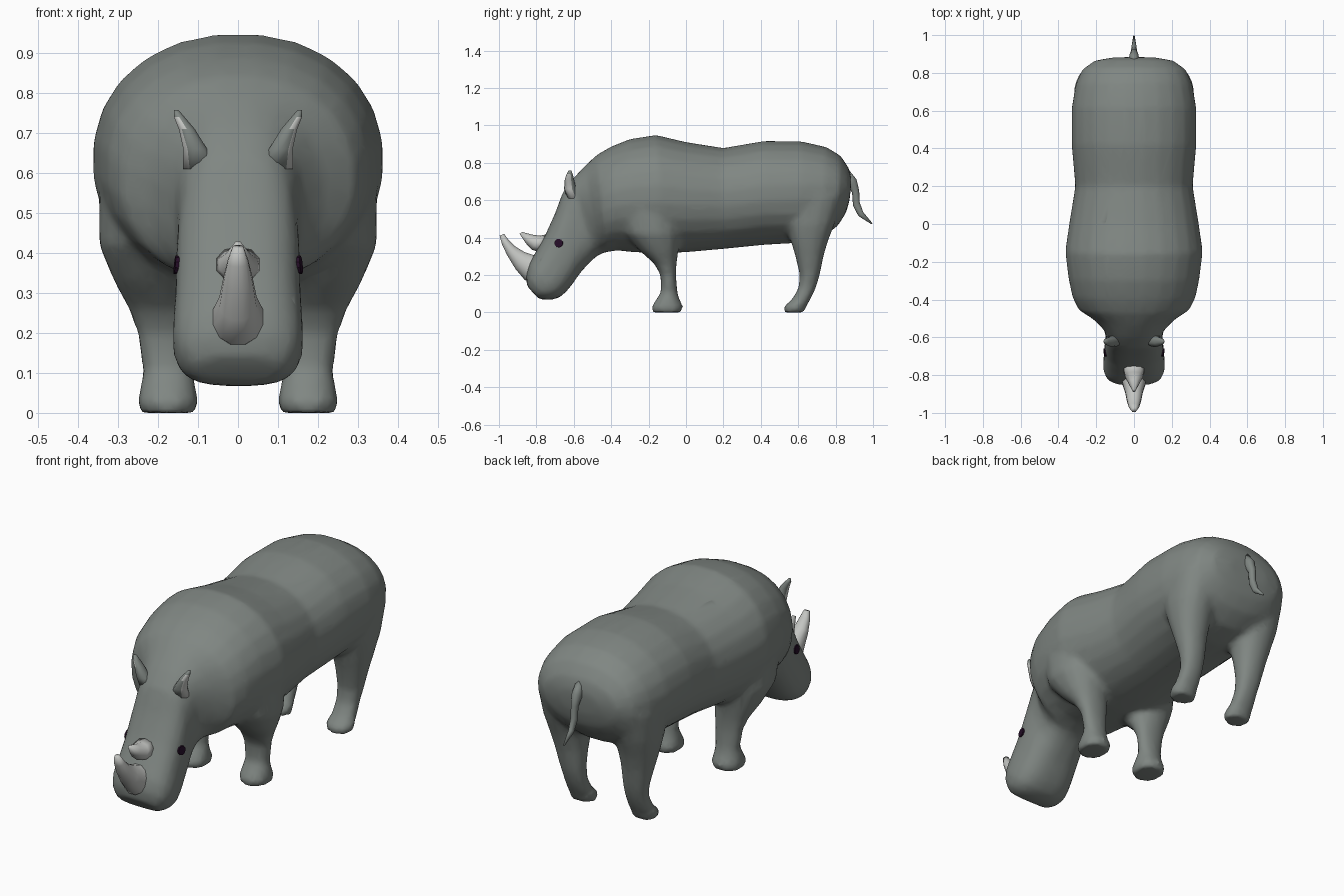
import bpy, bmesh, math
from mathutils import Vector


def material(name, rgb):
    m = bpy.data.materials.new(name)
    m.diffuse_color = (*rgb, 1)
    return m


HIDE = material("grey hide", (0.215, 0.24, 0.225))
HORN = material("pale horn", (0.55, 0.56, 0.54))
EYE = material("dark eye", (0.018, 0.004, 0.02))


def ring(c, u, v, n, e=2.2):
    """Egg-shaped superellipse around c, with half axes u and v."""
    out = []
    for i in range(n):
        t = 2 * math.pi * (i + 0.5) / n
        a, b = math.cos(t), math.sin(t)
        a = math.copysign(abs(a) ** (2 / e), a)
        b = math.copysign(abs(b) ** (2 / e), b)
        out.append(Vector(c) + Vector(u) * a + Vector(v) * b)
    return out


def profile_rings(rows, n, head=False):
    """Rows are upper point (y, z), lower point (y, z), half width."""
    out = []
    for ty, tz, by, bz, w in rows:
        c = (0, (ty + by) / 2, (tz + bz) / 2)
        v = (0, (ty - by) / 2, (tz - bz) / 2)
        out.append(ring(c, (w, 0, 0), v, n, 2.7 if head and ty < -0.55 else 2.15))
    return out


def column_rings(rows, n, side):
    """Rows are x, y, z of the centre and the x and y radii."""
    return [ring((side * x, y, z), (rx, 0, 0), (0, ry, 0), n) for x, y, z, rx, ry in rows]


def add_loft(bm, rings):
    vs = [[bm.verts.new(p) for p in r] for r in rings]
    n = len(vs[0])
    for a, b in zip(vs, vs[1:]):
        for i in range(n):
            j = (i + 1) % n
            bm.faces.new((a[i], a[j], b[j], b[i]))
    bm.faces.new(vs[0])
    bm.faces.new(vs[-1])


def make(name, lofts, *mats):
    bm = bmesh.new()
    for rings in lofts:
        add_loft(bm, rings)
    bmesh.ops.recalc_face_normals(bm, faces=bm.faces)
    me = bpy.data.meshes.new(name)
    bm.to_mesh(me)
    bm.free()
    for m in mats:
        me.materials.append(m)
    ob = bpy.data.objects.new(name, me)
    bpy.context.collection.objects.link(ob)
    for p in me.polygons:
        p.use_smooth = True
    return ob


# Trunk and head, from rump to muzzle
trunk = [
    (0.885, 0.71, 0.875, 0.60, 0.12), (0.872, 0.77, 0.855, 0.53, 0.21),
    (0.825, 0.84, 0.81, 0.46, 0.275), (0.75, 0.885, 0.73, 0.40, 0.31),
    (0.62, 0.915, 0.60, 0.37, 0.332), (0.42, 0.918, 0.42, 0.36, 0.332),
    (0.20, 0.88, 0.20, 0.338, 0.312), (0.0, 0.912, 0.0, 0.32, 0.345),
    (-0.16, 0.95, -0.13, 0.315, 0.366), (-0.30, 0.928, -0.28, 0.32, 0.348),
    (-0.40, 0.888, -0.37, 0.33, 0.328), (-0.475, 0.845, -0.43, 0.32, 0.295),
    (-0.54, 0.785, -0.46, 0.31, 0.215), (-0.605, 0.715, -0.49, 0.29, 0.158),
    (-0.66, 0.64, -0.53, 0.25, 0.150), (-0.70, 0.53, -0.57, 0.205, 0.156),
    (-0.75, 0.42, -0.60, 0.16, 0.157), (-0.80, 0.33, -0.635, 0.115, 0.162),
    (-0.84, 0.26, -0.675, 0.08, 0.164), (-0.856, 0.20, -0.725, 0.065, 0.15),
    (-0.85, 0.14, -0.785, 0.07, 0.115)]

# Legs, from shoulder or hip to hoof
front_leg = [
    (0.21, -0.20, 0.56, 0.14, 0.16), (0.215, -0.18, 0.42, 0.135, 0.15),
    (0.20, -0.145, 0.33, 0.112, 0.105), (0.185, -0.11, 0.26, 0.090, 0.06),
    (0.18, -0.095, 0.20, 0.074, 0.042), (0.175, -0.09, 0.11, 0.064, 0.044),
    (0.175, -0.097, 0.07, 0.068, 0.062), (0.175, -0.10, 0.032, 0.078, 0.085),
    (0.175, -0.10, 0.0, 0.074, 0.08)]
hind_leg = [
    (0.20, 0.69, 0.62, 0.12, 0.15), (0.20, 0.665, 0.47, 0.112, 0.13),
    (0.195, 0.66, 0.38, 0.098, 0.10), (0.19, 0.66, 0.30, 0.082, 0.076),
    (0.18, 0.662, 0.20, 0.067, 0.054), (0.175, 0.648, 0.13, 0.060, 0.047),
    (0.175, 0.617, 0.07, 0.063, 0.05), (0.175, 0.583, 0.032, 0.07, 0.06),
    (0.175, 0.58, 0.0, 0.066, 0.056)]

parts = [profile_rings(trunk, 24, True)]
for leg in (front_leg, hind_leg):
    for s in (1, -1):
        parts.append(column_rings(leg, 14, s))
body = make("body", parts, HIDE)

# Fuse the trunk and legs into one soft skin
remesh = body.modifiers.new("fuse", 'REMESH')
remesh.mode = 'VOXEL'
remesh.voxel_size = 0.016
remesh.use_smooth_shade = True
soften = body.modifiers.new("soften", 'SMOOTH')
soften.factor = 0.5
soften.iterations = 6
thin = body.modifiers.new("thin", 'DECIMATE')
thin.ratio = 0.3
bpy.context.view_layer.objects.active = body
body.select_set(True)
for m in list(body.modifiers):
    bpy.ops.object.modifier_apply(modifier=m.name)

# Horns and tail
make("front_horn", [profile_rings([
    (-0.76, 0.30, -0.80, 0.16, 0.066), (-0.82, 0.31, -0.862, 0.17, 0.064),
    (-0.865, 0.325, -0.912, 0.23, 0.048), (-0.915, 0.355, -0.957, 0.305, 0.038),
    (-0.95, 0.39, -0.985, 0.365, 0.027), (-0.972, 0.42, -0.997, 0.41, 0.014)], 12)], HORN)
make("rear_horn", [profile_rings([
    (-0.73, 0.42, -0.78, 0.32, 0.06), (-0.782, 0.41, -0.825, 0.335, 0.05),
    (-0.825, 0.416, -0.855, 0.368, 0.03), (-0.875, 0.43, -0.89, 0.42, 0.008)], 10)], HORN)
make("tail", [profile_rings([
    (0.865, 0.77, 0.84, 0.66, 0.03), (0.912, 0.71, 0.87, 0.67, 0.025),
    (0.926, 0.65, 0.888, 0.64, 0.018), (0.928, 0.59, 0.893, 0.57, 0.017),
    (0.948, 0.535, 0.922, 0.515, 0.014), (0.998, 0.475, 0.99, 0.472, 0.004)], 10)], HIDE)

# Ears with a pale outer patch, and eyes laid on the skin
for s, side in ((1, "left"), (-1, "right")):
    ear = make(side + "_ear", [column_rings([
        (0.09, -0.60, 0.61, 0.05, 0.035), (0.107, -0.62, 0.66, 0.031, 0.032),
        (0.128, -0.623, 0.71, 0.021, 0.025), (0.147, -0.622, 0.74, 0.014, 0.016),
        (0.155, -0.62, 0.758, 0.006, 0.008)], 10, s)], HIDE, HORN)
    for p in ear.data.polygons:
        if p.normal.x * s > 0.3 and p.normal.y < 0.2 and 0.63 < p.center.z < 0.73:
            p.material_index = 1

    hit, point, normal, _ = body.ray_cast(Vector((s, -0.68, 0.37)), Vector((-s, 0, 0)))
    if not hit:
        point, normal = Vector((s * 0.15, -0.68, 0.37)), Vector((s, 0, 0))
    bpy.ops.mesh.primitive_cylinder_add(vertices=10, radius=0.023, depth=0.009, location=point + normal * 0.002)
    eye = bpy.context.object
    eye.name = side + "_eye"
    eye.rotation_euler = normal.to_track_quat('Z', 'Y').to_euler()
    eye.data.materials.append(EYE)
